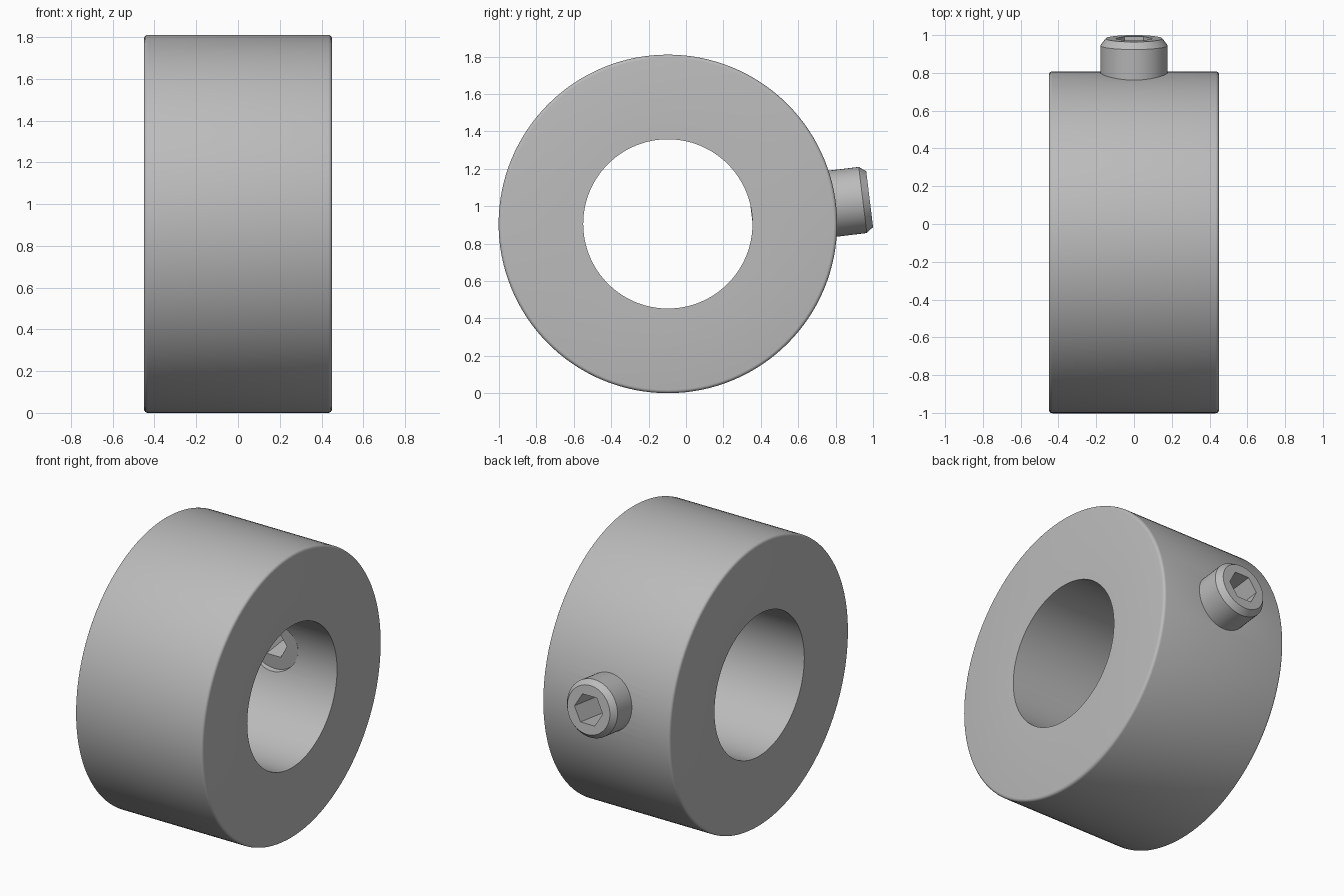
import bpy, bmesh, math
from mathutils import Matrix, Vector

if "Cube" in bpy.data.objects:
    bpy.data.objects.remove(bpy.data.objects["Cube"], do_unlink=True)

CENTRE = Vector((0, -0.097, 0.905))
TILT = math.radians(7)

steel = bpy.data.materials.new("plain_grey_steel")
steel.use_nodes = True
GREY = (0.5, 0.5, 0.5, 1)
steel.diffuse_color = GREY
steel.node_tree.nodes["Principled BSDF"].inputs["Base Color"].default_value = GREY

# Local z is the turning axis; these frames put it along x or along the screw
RING_FRAME = Matrix.Translation(CENTRE) @ Matrix.Rotation(math.pi / 2, 4, 'Y')
SCREW_FRAME = Matrix.Translation(CENTRE) @ Matrix.Rotation(TILT - math.pi / 2, 4, 'X')


def lathe(name, profile, sides, frame, closed=False):
    """Turn (radius, height) points about local z; open profiles get end caps."""
    bm = bmesh.new()
    rings = []
    for r, h in profile:
        angles = [2 * math.pi * i / sides for i in range(sides)]
        rings.append([bm.verts.new((r * math.cos(a), r * math.sin(a), h)) for a in angles])
    pairs = list(zip(rings, rings[1:]))
    if closed:
        pairs.append((rings[-1], rings[0]))
    else:
        bm.faces.new(rings[0])
        bm.faces.new(rings[-1])
    for a, b in pairs:
        for i in range(sides):
            j = (i + 1) % sides
            bm.faces.new((a[i], a[j], b[j], b[i]))
    bmesh.ops.recalc_face_normals(bm, faces=bm.faces)
    bm.transform(frame)
    mesh = bpy.data.meshes.new(name)
    bm.to_mesh(mesh)
    bm.free()
    mesh.materials.append(steel)
    obj = bpy.data.objects.new(name, mesh)
    bpy.context.collection.objects.link(obj)
    return obj


def cut(target, cutter):
    """Subtract the cutter, apply the result and delete the cutter."""
    mod = target.modifiers.new("cut", 'BOOLEAN')
    mod.operation, mod.solver, mod.object = 'DIFFERENCE', 'EXACT', cutter
    bpy.context.view_layer.objects.active = target
    bpy.ops.object.modifier_apply(modifier=mod.name)
    bpy.data.objects.remove(cutter, do_unlink=True)


def smooth(obj):
    bpy.ops.object.select_all(action='DESELECT')
    obj.select_set(True)
    bpy.context.view_layer.objects.active = obj
    bpy.ops.object.shade_smooth_by_angle(angle=math.radians(30))


# Collar ring: plain bore, small fillet on the outer rims
OUTER, BORE, HALF, FILLET = 0.905, 0.4525, 0.45, 0.018
fillet = [(OUTER - FILLET + FILLET * math.sin(a), HALF - FILLET + FILLET * math.cos(a))
          for a in (k * math.pi / 8 for k in range(5))]
profile = [(BORE, HALF)] + fillet + [(r, -h) for r, h in reversed(fillet)] + [(BORE, -HALF)]
ring = lathe("collar_ring", profile, 128, RING_FRAME, closed=True)

# Threaded hole through one wall of the ring
cut(ring, lathe("hole_cutter", [(0.176, 0.2), (0.176, 1.0)], 48, SCREW_FRAME))

# Set screw with a chamfered head and a hexagonal socket
screw = lathe("set_screw", [(0.178, 0.45), (0.178, 1.05), (0.15, 1.087)], 48, SCREW_FRAME)
cut(screw, lathe("socket_cutter", [(0.1, 0.3), (0.1, 1.2)], 6, SCREW_FRAME))

for part in (ring, screw):
    smooth(part)
